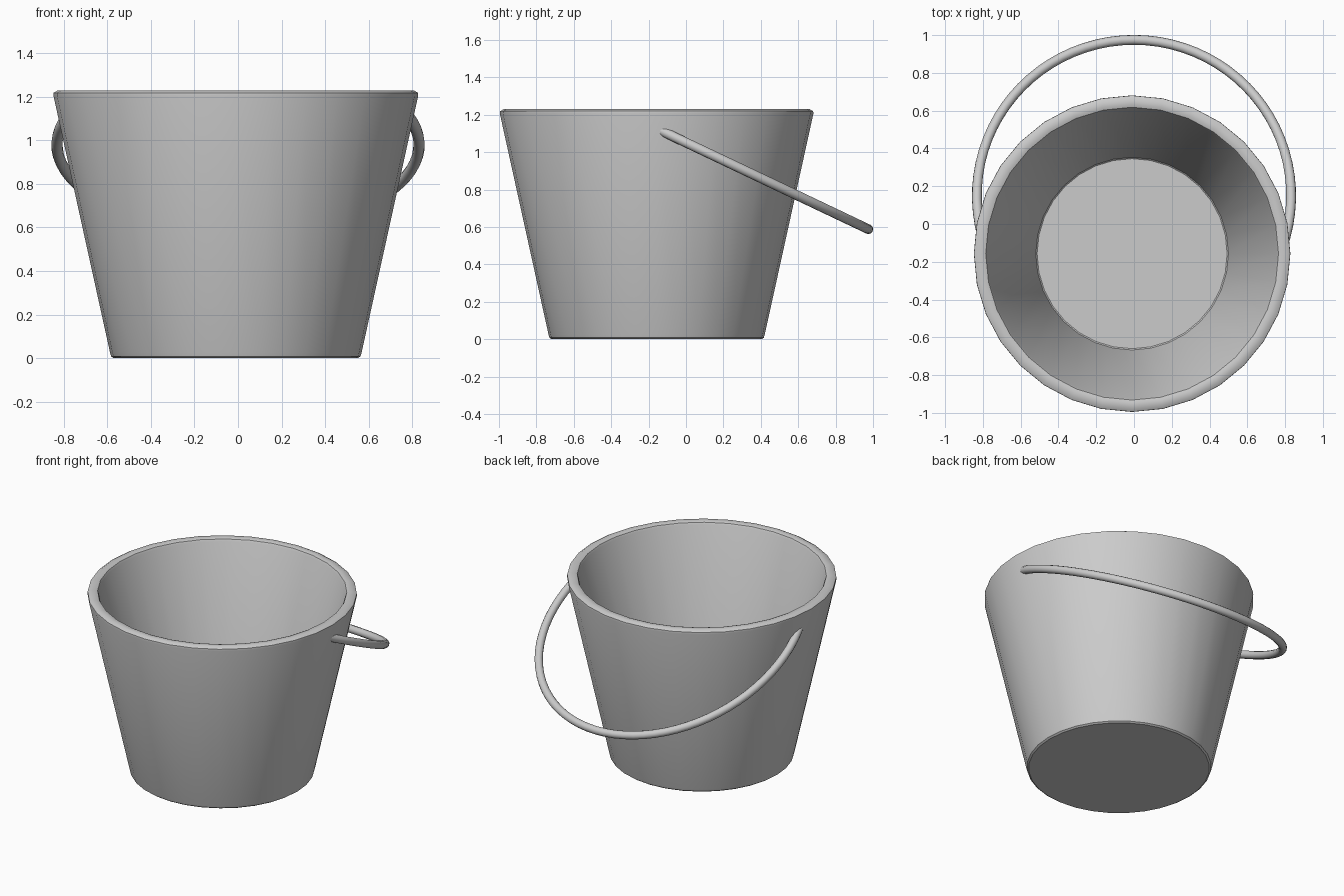
import bpy, bmesh, math

if "Cube" in bpy.data.objects:
    bpy.data.objects.remove(bpy.data.objects["Cube"])

SIDES = 32


def finish(obj, angle=35):
    bpy.ops.object.select_all(action='DESELECT')
    obj.select_set(True)
    bpy.context.view_layer.objects.active = obj
    if obj.type == 'CURVE':
        bpy.ops.object.convert(target='MESH')
    bpy.ops.object.shade_smooth_by_angle(angle=math.radians(angle))


# Bucket: (radius, height) profile from the underside up, over the rim, to the inner floor
profile = [(0.562, 0.0), (0.573, 0.008), (0.578, 0.025),
           (0.838, 1.205), (0.837, 1.219), (0.818, 1.23),
           (0.79, 1.23), (0.775, 1.225), (0.768, 1.212),
           (0.51, 0.068), (0.503, 0.062)]
bm = bmesh.new()
rings = [[bm.verts.new((r * math.sin(2 * math.pi * i / SIDES),
                        r * math.cos(2 * math.pi * i / SIDES), z))
          for i in range(SIDES)] for r, z in profile]
for low, high in zip(rings, rings[1:]):
    for i in range(SIDES):
        j = (i + 1) % SIDES
        bm.faces.new((low[i], low[j], high[j], high[i]))
bm.faces.new(rings[0])
bm.faces.new(rings[-1])
bmesh.ops.recalc_face_normals(bm, faces=bm.faces)
mesh = bpy.data.meshes.new("bucket_body")
bm.to_mesh(mesh)
bm.free()
body = bpy.data.objects.new("bucket_body", mesh)
body.location = (-0.01, -0.157, 0)
bpy.context.collection.objects.link(body)
finish(body)

# Handle: tilted oval arc of round wire, hanging down behind the bucket
TILT, HALF_WIDTH, LENGTH = math.radians(25.4), 0.832, 0.913
START, STEPS = math.radians(-20), 48
curve = bpy.data.curves.new("handle", 'CURVE')
curve.dimensions = '3D'
curve.bevel_depth = 0.026
curve.bevel_resolution = 4
curve.use_fill_caps = True
spline = curve.splines.new('POLY')
spline.points.add(STEPS)
for k, point in enumerate(spline.points):
    a = START + (math.pi - 2 * START) * k / STEPS
    along = LENGTH * math.sin(a)
    point.co = (HALF_WIDTH * math.cos(a),
                0.15 + along * math.cos(TILT),
                0.98 - along * math.sin(TILT), 1)
handle = bpy.data.objects.new("handle", curve)
bpy.context.collection.objects.link(handle)
finish(handle, 40)
